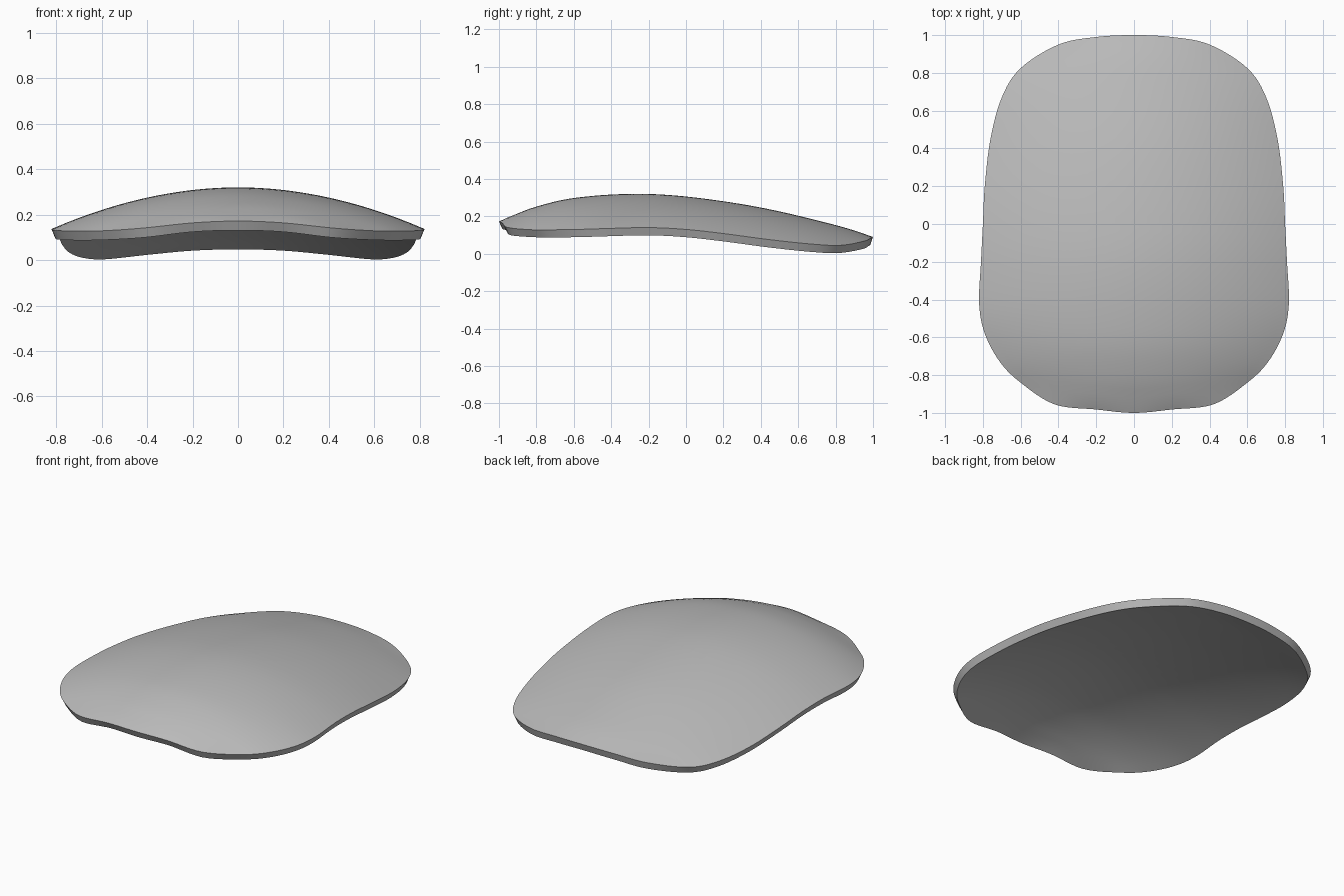
import bpy
import bmesh
from mathutils import Vector

cube = bpy.data.objects.get("Cube")
if cube:
    bpy.data.objects.remove(cube, do_unlink=True)

THICKNESS = 0.045
STEPS = 6
RINGS = 24

# Half outline from back to front: half width, y, rim height
OUTLINE = [(0, 1, .09), (.2, .99, .085), (.4, .95, .067), (.6, .825, .045),
           (.7, .67, .052), (.76, .45, .075), (.79, .2, .108), (.8, 0, .13),
           (.81, -.2, .14), (.82, -.42, .135), (.79, -.58, .13),
           (.71, -.73, .128), (.6, -.84, .129), (.42, -.955, .141),
           (.2, -.982, .164), (0, -1, .172)]
# Crown line from back to front: y, height
CROWN = [(1, .09), (.8, .153), (.4, .247), (0, .306), (-.3, .32),
         (-.6, .298), (-.8, .252), (-.92, .207), (-1, .172)]


def spline(points, before, after):
    """Smooth curve through the points, with given end neighbours."""
    pts = [Vector(p) for p in [before, *points, after]]
    out = []
    for a, b, c, d in zip(pts, pts[1:], pts[2:], pts[3:]):
        for i in range(STEPS):
            t = i / STEPS
            out.append(b + (c - a) * t / 2
                       + (a * 2 - b * 5 + c * 4 - d) * t * t / 2
                       + (b * 3 - a - c * 3 + d) * t ** 3 / 2)
    return out + [pts[-2]]


def flip(p):
    return (-p[0], *p[1:])


def lookup(curve, axis, y):
    """Point on a curve ordered from back to front at the given y."""
    for a, b in zip(curve, curve[1:]):
        if y >= b[axis]:
            t = (a[axis] - y) / max(a[axis] - b[axis], 1e-9)
            return a.lerp(b, min(max(t, 0), 1))
    return curve[-1]


half = spline(OUTLINE, flip(OUTLINE[1]), flip(OUTLINE[-2]))
crown = spline(CROWN, (1.2, .02), (-1.1, .11))


def height(x, y):
    edge = lookup(half, 1, y)
    top = lookup(crown, 0, y)[1]
    u = min(abs(x) / max(edge[0], 1e-6), 1)
    return edge[2] + (top - edge[2]) * (1 - u ** 1.95)


# Domed panel made of rings shrinking from the rim to the middle
loop = half + [Vector(flip(p)) for p in half[-2:0:-1]]
bm = bmesh.new()
rings = []
for r in range(RINGS, 0, -1):
    s = r / RINGS
    ring = []
    for p in loop:
        x, y = p[0] * s, p[1] * s
        z = p[2] if r == RINGS else height(x, y)
        ring.append(bm.verts.new((x, y, z)))
    rings.append(ring)
centre = bm.verts.new((0, 0, height(0, 0)))
n = len(loop)
for outer, inner in zip(rings, rings[1:]):
    for i in range(n):
        j = (i + 1) % n
        bm.faces.new((outer[i], inner[i], inner[j], outer[j]))
for i in range(n):
    bm.faces.new((rings[-1][i], centre, rings[-1][(i + 1) % n]))
bmesh.ops.recalc_face_normals(bm, faces=bm.faces)
if sum(f.normal.z for f in bm.faces) < 0:
    bmesh.ops.reverse_faces(bm, faces=bm.faces)
mesh = bpy.data.meshes.new("curved_panel")
bm.to_mesh(mesh)
bm.free()
panel = bpy.data.objects.new("curved_panel", mesh)
bpy.context.collection.objects.link(panel)

# Plain grey finish
grey = bpy.data.materials.new("light_grey")
grey.use_nodes = True
colour = (0.5, 0.5, 0.5, 1)
grey.diffuse_color = colour
grey.node_tree.nodes["Principled BSDF"].inputs["Base Color"].default_value = colour
mesh.materials.append(grey)

# Even shell thickness below the dome
bpy.context.view_layer.objects.active = panel
panel.select_set(True)
shell = panel.modifiers.new("shell", "SOLIDIFY")
shell.thickness = THICKNESS
shell.offset = -1
bpy.ops.object.modifier_apply(modifier=shell.name)
bpy.ops.object.shade_smooth_by_angle(angle=0.6)
